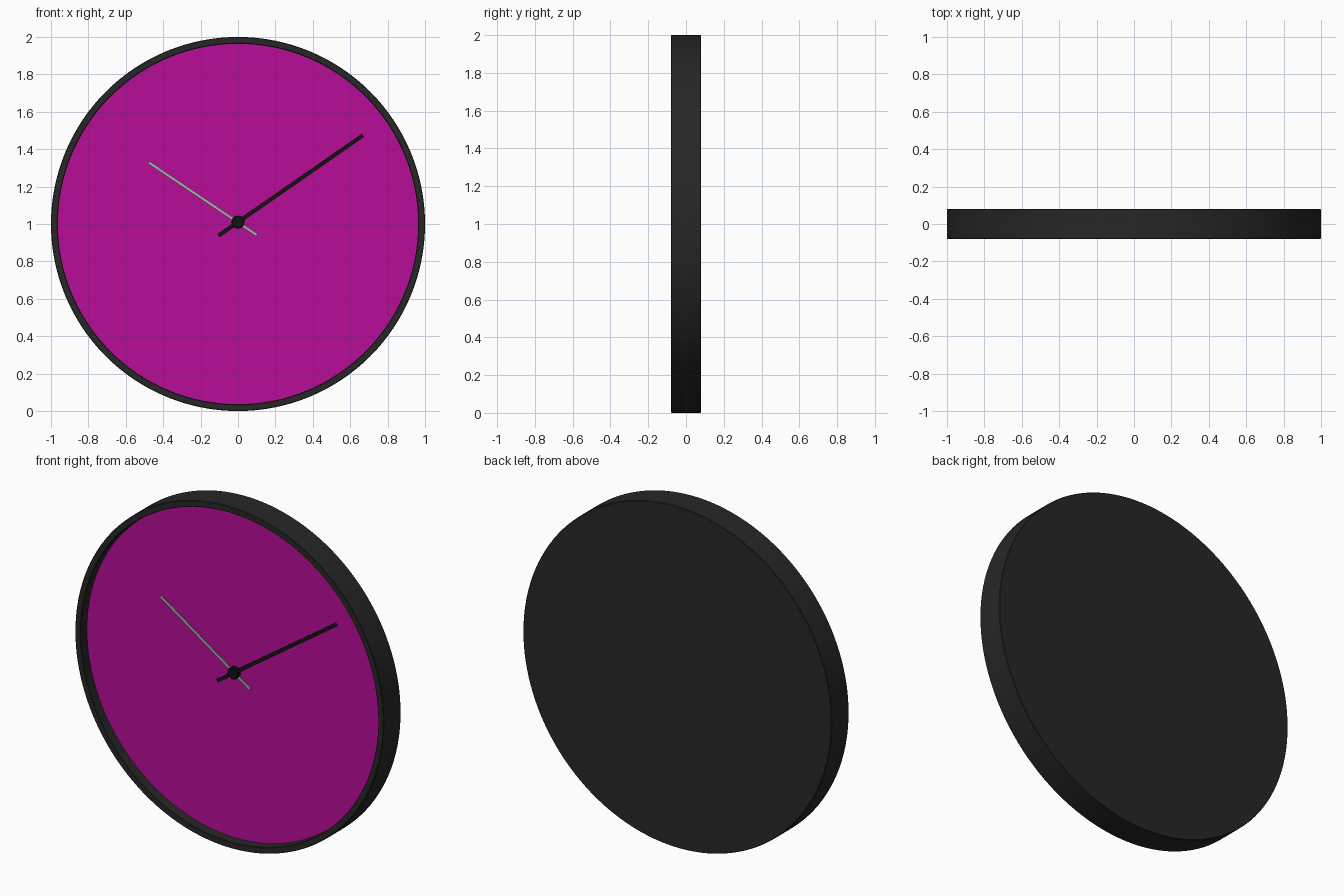
import bpy, bmesh, math
from mathutils import Matrix, Vector

if "Cube" in bpy.data.objects:
    bpy.data.objects.remove(bpy.data.objects["Cube"])

SEGMENTS = 128


def material(name, rgb):
    mat = bpy.data.materials.new(name)
    mat.diffuse_color = (*rgb, 1)
    mat.use_nodes = True
    mat.node_tree.nodes["Principled BSDF"].inputs["Base Color"].default_value = mat.diffuse_color
    return mat


CASE = material("case_black", (0.02, 0.02, 0.02))
DIAL = material("dial_magenta", (0.48, 0.004, 0.31))
BLACK = material("hand_black", (0.006, 0.006, 0.006))
PALE = material("hand_pale_green", (0.38, 0.5, 0.41))


def finish(name, bm, mat, smooth=True):
    bmesh.ops.recalc_face_normals(bm, faces=bm.faces)
    mesh = bpy.data.meshes.new(name)
    bm.to_mesh(mesh)
    bm.free()
    obj = bpy.data.objects.new(name, mesh)
    bpy.context.collection.objects.link(obj)
    mesh.materials.append(mat)
    if smooth:
        bpy.ops.object.select_all(action='DESELECT')
        obj.select_set(True)
        bpy.context.view_layer.objects.active = obj
        bpy.ops.object.shade_smooth_by_angle(angle=math.radians(30))
    return obj


def lathe(name, profile, centre_z, mat, segments=SEGMENTS):
    """Spin (radius, y) points about a front-to-back axis."""
    bm = bmesh.new()
    verts = [bm.verts.new((r, y, centre_z)) for r, y in profile]
    edges = [bm.edges.new(pair) for pair in zip(verts, verts[1:])]
    bmesh.ops.spin(bm, geom=verts + edges, cent=(0, 0, centre_z), axis=(0, 1, 0),
                   angle=math.tau, steps=segments, use_merge=True)
    bmesh.ops.remove_doubles(bm, verts=bm.verts, dist=1e-5)
    return finish(name, bm, mat)


def hand(name, tail, tip, width, y, thickness, mat):
    """Slim bar from tail to tip, both given as (x, z)."""
    a, b = Vector((tail[0], y, tail[1])), Vector((tip[0], y, tip[1]))
    angle = math.atan2(b.z - a.z, b.x - a.x)
    bm = bmesh.new()
    bmesh.ops.create_cube(bm, size=1, matrix=(
        Matrix.Translation((a + b) / 2) @ Matrix.Rotation(-angle, 4, 'Y')
        @ Matrix.Diagonal(((b - a).length, thickness, width, 1))))
    return finish(name, bm, mat, smooth=False)


# Case: closed back, outer wall, narrow front rim and recess
lathe("case", [(0, 0.08), (0.997, 0.08), (1, 0.077), (1, -0.077), (0.997, -0.08),
               (0.967, -0.08), (0.964, -0.077), (0.964, -0.018), (0, -0.018)], 1, CASE)

# Coloured dial set into the recess
lathe("dial", [(0, -0.018), (0.963, -0.018), (0.963, -0.023), (0, -0.023)], 1, DIAL)

# Hands
hand("hour_hand", (0.102, 0.94), (-0.478, 1.33), 0.015, -0.034, 0.006, PALE)
hand("minute_hand", (-0.104, 0.938), (0.668, 1.474), 0.021, -0.043, 0.006, BLACK)

# Centre hub
lathe("hub", [(0, -0.022), (0.034, -0.022), (0.034, -0.048), (0.030, -0.052),
              (0, -0.052)], 1.01, BLACK, 32)
